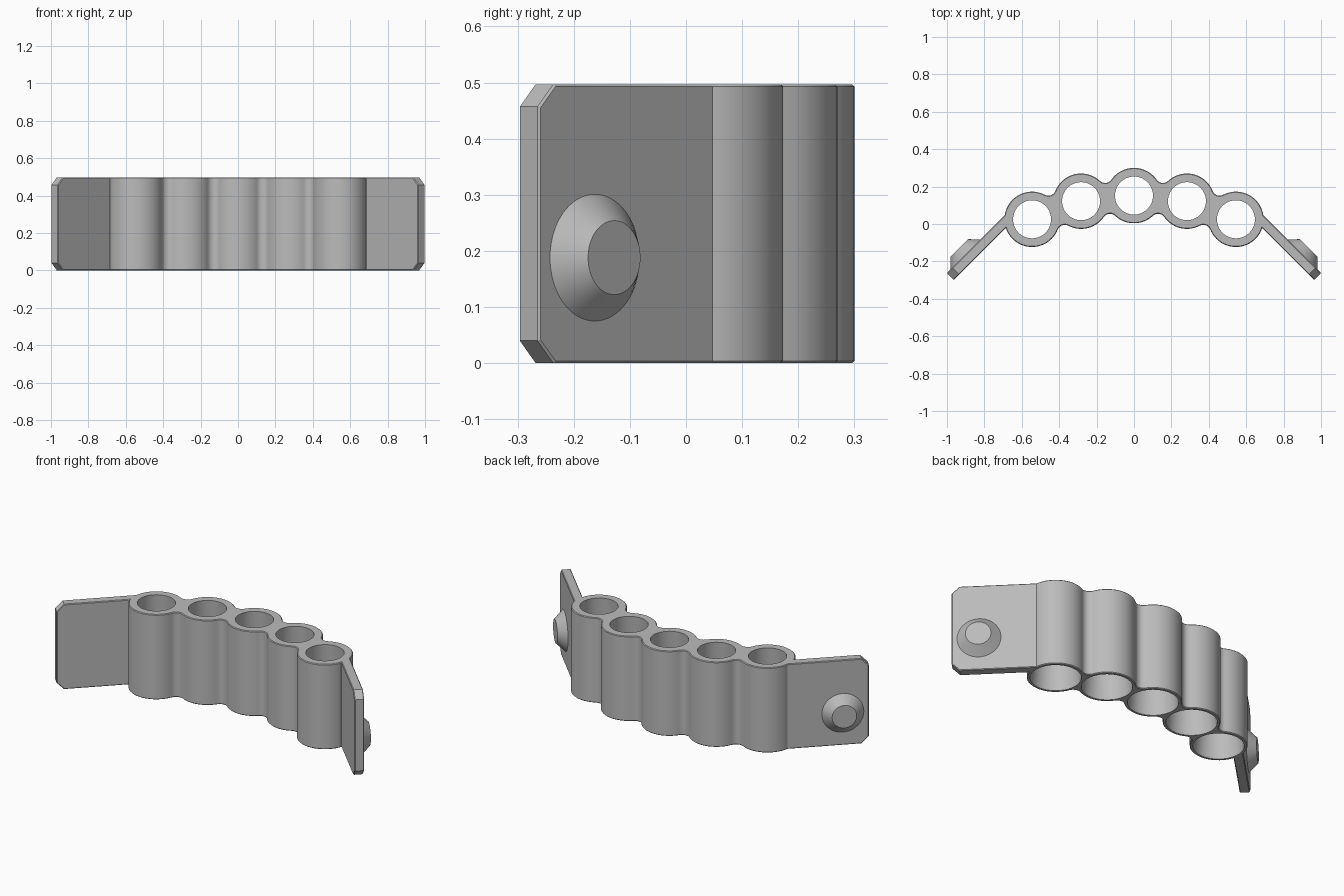
import bpy, bmesh, math
from mathutils import Vector, Matrix

cube = bpy.data.objects.get("Cube")
if cube:
    bpy.data.objects.remove(cube, do_unlink=True)

HEIGHT = 0.497
TUBE_R, FILLET_R = 0.148, 0.04
TUBES = [Vector((0, 0.152)), Vector((0.283, 0.122)), Vector((0.545, 0.025))]

grey = bpy.data.materials.new("matte grey")
grey.use_nodes = True
grey.diffuse_color = (0.5, 0.5, 0.5, 1)
grey.node_tree.nodes["Principled BSDF"].inputs["Base Color"].default_value = (0.5, 0.5, 0.5, 1)


def make_object(name, bm):
    bmesh.ops.recalc_face_normals(bm, faces=bm.faces[:])
    mesh = bpy.data.meshes.new(name)
    bm.to_mesh(mesh)
    bm.free()
    mesh.materials.append(grey)
    obj = bpy.data.objects.new(name, mesh)
    bpy.context.collection.objects.link(obj)
    return obj


def lathe(name, profile, matrix, sides=64):
    """Closed solid of revolution; the profile starts and ends on the axis."""
    bm = bmesh.new()
    verts = [bm.verts.new((r, 0, h)) for r, h in profile]
    edges = [bm.edges.new(pair) for pair in zip(verts, verts[1:])]
    bmesh.ops.spin(bm, geom=verts + edges, cent=(0, 0, 0), axis=(0, 0, 1),
                   angle=math.tau, steps=sides, use_duplicate=False)
    bmesh.ops.remove_doubles(bm, verts=bm.verts[:], dist=0.0001)
    bm.transform(matrix)
    return make_object(name, bm)


def apply(obj, modifier):
    bpy.context.view_layer.objects.active = obj
    bpy.ops.object.modifier_apply(modifier=modifier.name)


def cut(obj, cutter):
    mod = obj.modifiers.new("cut", 'BOOLEAN')
    mod.operation = 'DIFFERENCE'
    mod.solver = 'EXACT'
    mod.object = cutter
    apply(obj, mod)


def smooth(obj):
    bpy.ops.object.select_all(action='DESELECT')
    obj.select_set(True)
    bpy.context.view_layer.objects.active = obj
    bpy.ops.object.shade_smooth_by_angle(angle=math.radians(30))


def arc(centre, radius, start, end, steps):
    """Shortest arc from start to end, leaving out the end point."""
    a = math.atan2(*(start - centre).yx)
    turn = math.atan2(*(end - centre).yx) - a
    turn = (turn + math.pi) % math.tau - math.pi
    return [centre + radius * Vector((math.cos(a + turn * i / steps),
                                      math.sin(a + turn * i / steps)))
            for i in range(steps)]


def scalloped_edge(side, end):
    """Tube arcs joined by fillets, from the middle out to the wing."""
    point = TUBES[0] + Vector((0, side * TUBE_R))
    points = []
    for a, b in zip(TUBES, TUBES[1:]):
        along = b - a
        rise = math.sqrt((TUBE_R + FILLET_R) ** 2 - along.length_squared / 4)
        f = (a + b) / 2 + side * rise * Vector((-along.y, along.x)).normalized()
        leave = a + (f - a).normalized() * TUBE_R
        enter = b + (f - b).normalized() * TUBE_R
        points += arc(a, TUBE_R, point, leave, 18) + arc(f, FILLET_R, leave, enter, 8)
        point = enter
    return points + arc(TUBES[-1], TUBE_R, point, end, 24)


# Plan outline of the body: scalloped middle with two angled wings
back_root, front_root = Vector((0.691, 0.047)), Vector((0.685, -0.022))
back_tip, front_tip = Vector((1.0, -0.262)), Vector((0.963, -0.299))
half = (scalloped_edge(1, back_root) + [back_root, back_tip, front_tip, front_root]
        + scalloped_edge(-1, front_root)[::-1])
outline = half + [Vector((-p.x, p.y)) for p in half[-2:0:-1]]

bm = bmesh.new()
base = bm.faces.new([bm.verts.new((p.x, p.y, 0)) for p in outline])
grown = bmesh.ops.extrude_face_region(bm, geom=[base])["geom"]
bmesh.ops.translate(bm, vec=(0, 0, HEIGHT),
                    verts=[g for g in grown if isinstance(g, bmesh.types.BMVert)])
# Chamfered wing corners
corners = [e for e in bm.edges
           if all(abs(v.co.x) > 0.95 for v in e.verts)
           and abs(e.verts[0].co.z - e.verts[1].co.z) < 0.01]
bmesh.ops.bevel(bm, geom=corners, offset=0.04, segments=1, affect='EDGES')
body = make_object("tube_rack_body", bm)

# Slightly eased rims
ease = body.modifiers.new("ease", 'BEVEL')
ease.width = 0.004
ease.segments = 1
ease.limit_method = 'ANGLE'
ease.angle_limit = math.radians(50)
apply(body, ease)

# Tapered bores, wider at the bottom
cutters = []
for tube in TUBES:
    for x in {tube.x, -tube.x}:
        bore = lathe("bore_cutter", [(0, -0.01), (0.132, -0.01), (0.101, HEIGHT + 0.01),
                                     (0, HEIGHT + 0.01)],
                     Matrix.Translation((x, tube.y, 0)))
        cut(body, bore)
        cutters.append(bore)

# Conical screw bosses behind the wings, dished in front and counterbored behind
for side, label in ((1, "left"), (-1, "right")):
    direction = Vector((side, 1, 0)).normalized()
    place = (Matrix.Translation((side * 0.863, -0.2, 0.188))
             @ direction.to_track_quat('Z', 'Y').to_matrix().to_4x4())
    boss = lathe("screw_boss_" + label,
                 [(0, 0.0495), (0.113, 0.0495), (0.113, 0.053), (0.066, 0.102), (0, 0.102)],
                 place)
    hole = lathe("screw_hole_cutter",
                 [(0, -0.01), (0.102, -0.01), (0.045, 0.048), (0.02, 0.048), (0.02, 0.075),
                  (0.041, 0.075), (0.041, 0.12), (0, 0.12)], place)
    cut(body, hole)
    cut(boss, hole)
    cutters.append(hole)
    smooth(boss)

for cutter in cutters:
    bpy.data.objects.remove(cutter, do_unlink=True)
smooth(body)
